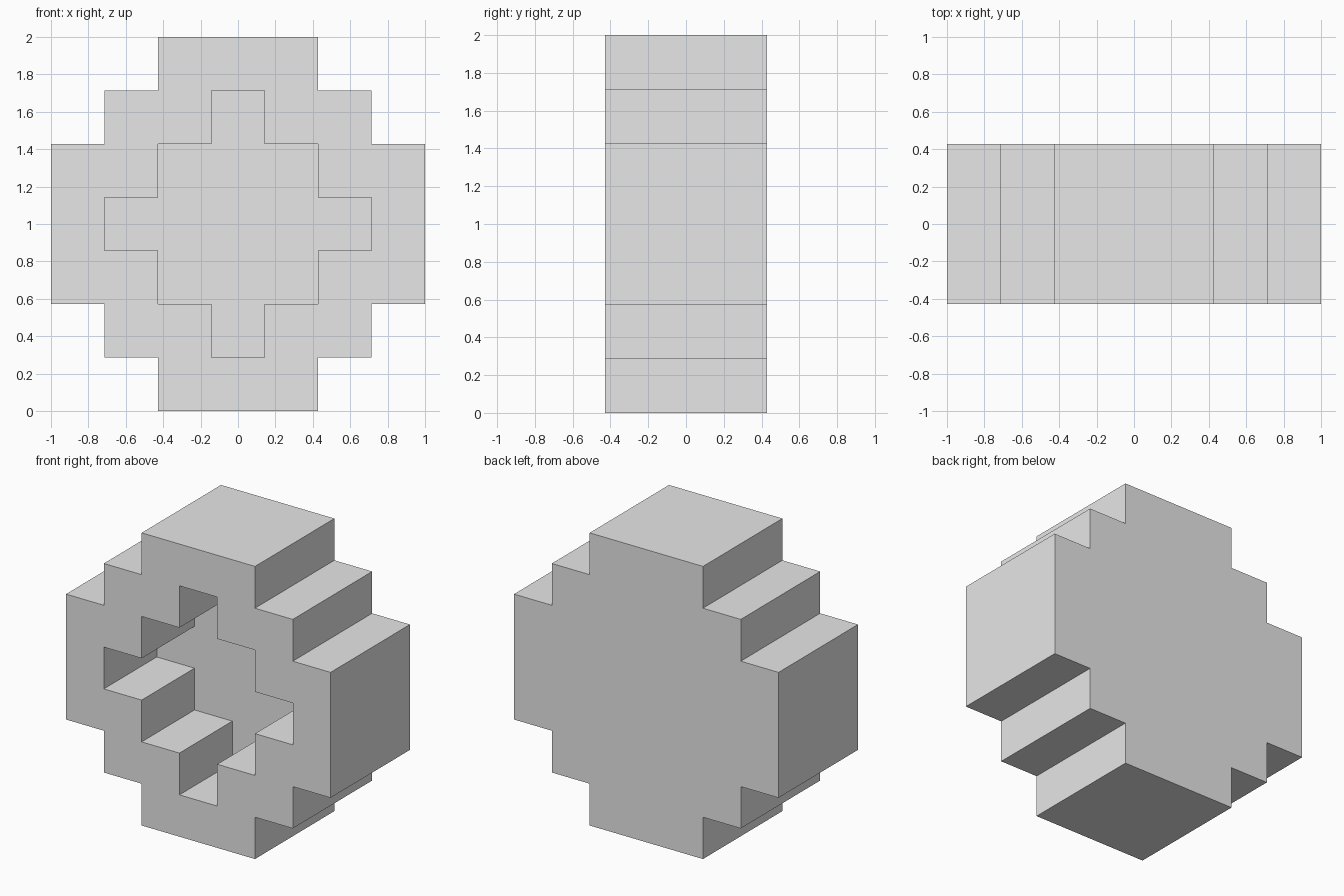
import bpy
import bmesh

cube = bpy.data.objects.get("Cube")
if cube:
    bpy.data.objects.remove(cube, do_unlink=True)

U = 2 / 7  # one step of the block grid

# One quadrant of the stepped outline, in grid steps
QUADRANT = [(3.5, 1.5), (2.5, 1.5), (2.5, 2.5), (1.5, 2.5), (1.5, 3.5)]


def stepped_loop(bm, inset, depth):
    """Closed stepped outline, made by turning the quadrant four times."""
    pts = [(x - inset, z - inset) for x, z in QUADRANT]
    verts = []
    for _ in range(4):
        verts += [bm.verts.new((x * U, depth * U, 1 + z * U)) for x, z in pts]
        pts = [(-z, x) for x, z in pts]
    return verts


# Outer wall, front rim, recess wall: each loop is joined to the next
bm = bmesh.new()
loops = [stepped_loop(bm, inset, depth)
         for inset, depth in [(0, 1.5), (0, -1.5), (1, -1.5), (1, 0.5)]]
for a, b in zip(loops, loops[1:]):
    n = len(a)
    for i in range(n):
        j = (i + 1) % n
        bm.faces.new((a[i], a[j], b[j], b[i]))

# Back and recess floor
bm.faces.new(loops[0])
bm.faces.new(loops[-1])
bmesh.ops.recalc_face_normals(bm, faces=bm.faces)

mesh = bpy.data.meshes.new("stepped_block")
bm.to_mesh(mesh)
bm.free()

# Plain grey material
grey = bpy.data.materials.new("light_grey")
grey.use_nodes = True
color = (0.8, 0.8, 0.8, 1)
grey.diffuse_color = color
grey.node_tree.nodes["Principled BSDF"].inputs["Base Color"].default_value = color
mesh.materials.append(grey)

block = bpy.data.objects.new("stepped_block", mesh)
bpy.context.collection.objects.link(block)
